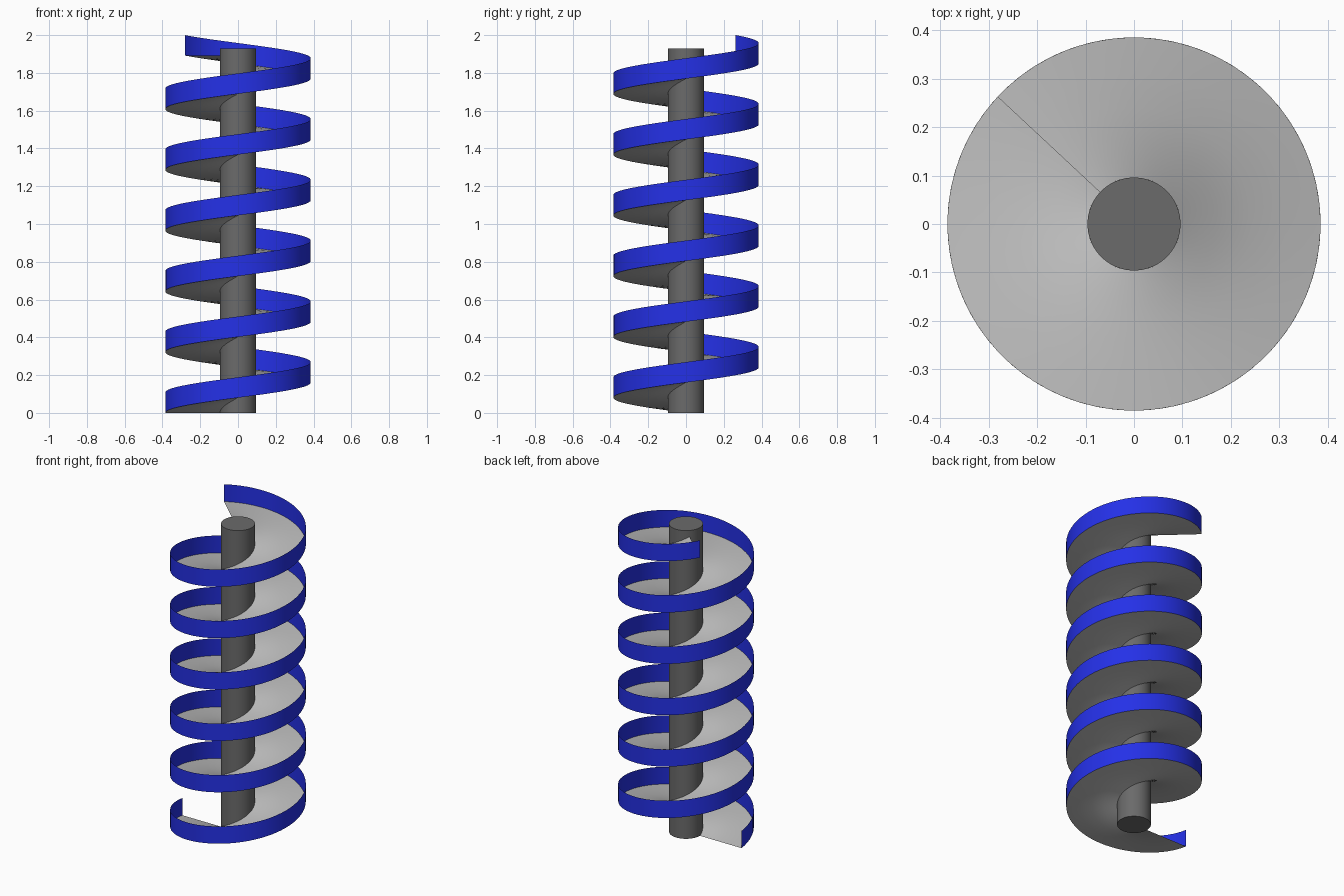
import bpy
import bmesh
from math import cos, sin, radians

cube = bpy.data.objects.get("Cube")
if cube:
    bpy.data.objects.remove(cube, do_unlink=True)

CORE_R, OUTER_R = 0.096, 0.385
CORE_H, TOTAL_H, RIM_H = 1.93, 2.0, 0.108
START, SWEEP = 180, 5 * 360 + 317      # degrees, counterclockwise going up
STEPS = 424


def material(name, colour):
    mat = bpy.data.materials.new(name)
    mat.use_nodes = True
    mat.diffuse_color = (*colour, 1)
    mat.node_tree.nodes["Principled BSDF"].inputs["Base Color"].default_value = (*colour, 1)
    return mat


def finish(name, bm, mat):
    mesh = bpy.data.meshes.new(name)
    bm.to_mesh(mesh)
    bm.free()
    mesh.materials.append(mat)
    obj = bpy.data.objects.new(name, mesh)
    bpy.context.collection.objects.link(obj)
    bpy.ops.object.select_all(action="DESELECT")
    obj.select_set(True)
    bpy.context.view_layer.objects.active = obj
    bpy.ops.object.shade_smooth_by_angle(angle=radians(40))
    return obj


def helical_sheet(name, profile, mat):
    """Sweep a (radius, height) profile up the helix as a thin sheet."""
    bm = bmesh.new()
    previous = None
    for i in range(STEPS + 1):
        t = i / STEPS
        a = radians(START + SWEEP * t)
        rise = (TOTAL_H - RIM_H) * t
        row = [bm.verts.new((r * cos(a), r * sin(a), rise + h)) for r, h in profile]
        if previous:
            for j in range(len(row) - 1):
                bm.faces.new((previous[j], previous[j + 1], row[j + 1], row[j]))
        previous = row
    return finish(name, bm, mat)


core_grey = material("dark grey", (0.145, 0.145, 0.145))
floor_grey = material("light grey", (0.50, 0.50, 0.50))
rim_blue = material("blue", (0.018, 0.030, 0.80))

# Central column
bm = bmesh.new()
bmesh.ops.create_cone(bm, cap_ends=True, segments=72, radius1=CORE_R,
                      radius2=CORE_R, depth=CORE_H)
bmesh.ops.translate(bm, vec=(0, 0, CORE_H / 2), verts=bm.verts)
finish("central_column", bm, core_grey)

# Spiral floor, level from column to rim
rings = 4
floor_profile = [(CORE_R + (OUTER_R - CORE_R) * k / rings, 0) for k in range(rings + 1)]
helical_sheet("spiral_floor", floor_profile, floor_grey)

# Upright wall along the outer edge
helical_sheet("outer_rim", [(OUTER_R, 0), (OUTER_R, RIM_H)], rim_blue)
